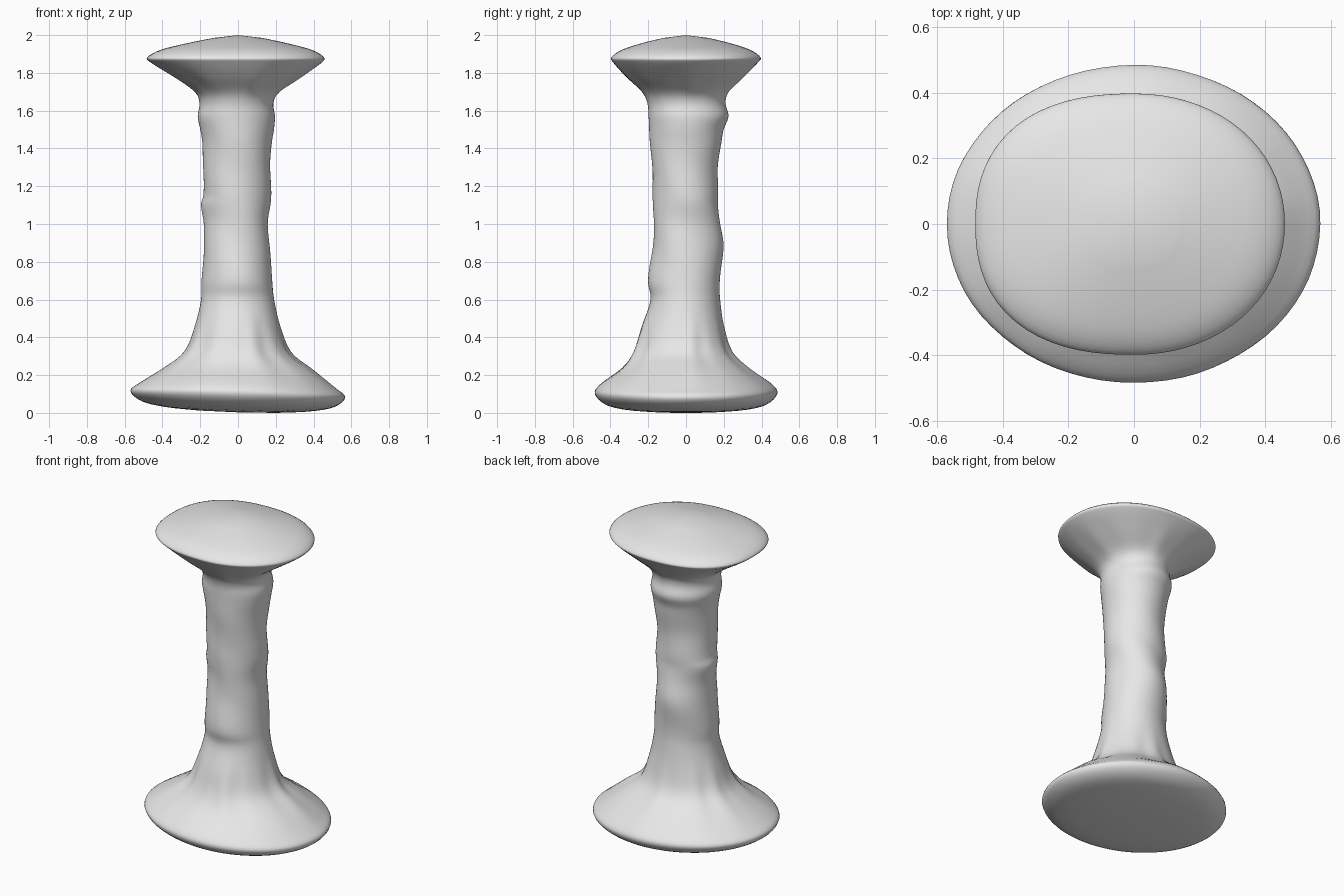
import bpy, bmesh, math

if "Cube" in bpy.data.objects:
    bpy.data.objects.remove(bpy.data.objects["Cube"])

# Profile rings from bottom to top: z, x min, x max, y min, y max
RINGS = [
    (0.012, -0.20, 0.20, -0.18, 0.18),
    (0.025, -0.38, 0.38, -0.33, 0.33),
    (0.052, -0.51, 0.51, -0.43, 0.43),
    (0.105, -0.57, 0.567, -0.483, 0.483),
    (0.155, -0.51, 0.51, -0.455, 0.455),
    (0.240, -0.385, 0.39, -0.34, 0.33),
    (0.325, -0.285, 0.275, -0.28, 0.24),
    (0.46, -0.23, 0.222, -0.235, 0.20),
    (0.60, -0.195, 0.192, -0.188, 0.18),
    (0.70, -0.192, 0.182, -0.20, 0.18),
    (0.87, -0.182, 0.167, -0.178, 0.197),
    (1.00, -0.178, 0.160, -0.17, 0.18),
    (1.10, -0.195, 0.172, -0.172, 0.172),
    (1.16, -0.185, 0.174, -0.175, 0.172),
    (1.30, -0.184, 0.170, -0.18, 0.166),
    (1.43, -0.188, 0.180, -0.19, 0.188),
    (1.50, -0.20, 0.19, -0.194, 0.20),
    (1.57, -0.214, 0.195, -0.198, 0.225),
    (1.64, -0.204, 0.187, -0.205, 0.209),
    (1.70, -0.23, 0.22, -0.235, 0.225),
    (1.775, -0.335, 0.33, -0.315, 0.30),
    (1.852, -0.458, 0.44, -0.383, 0.378),
    (1.882, -0.48, 0.455, -0.395, 0.395),
    (1.922, -0.41, 0.39, -0.34, 0.34),
    (1.957, -0.27, 0.26, -0.235, 0.235),
    (1.985, -0.13, 0.13, -0.12, 0.12),
]
SIDES, STEPS = 72, 4


def spline(a, b, c, d, t):
    """Catmull-Rom blend between b and c."""
    return tuple(0.5 * (2 * q + (r - p) * t + (2 * p - 5 * q + 4 * r - s) * t * t
                        + (3 * q - p - 3 * r + s) * t ** 3)
                 for p, q, r, s in zip(a, b, c, d))


def smooth_rings(rings):
    out, n = [], len(rings)
    for i in range(n - 1):
        a, d = rings[max(i - 1, 0)], rings[min(i + 2, n - 1)]
        out += [spline(a, rings[i], rings[i + 1], d, k / STEPS) for k in range(STEPS)]
    return out + [rings[-1]]


def bump(v, centre, width):
    return math.exp(-((v - centre) / width) ** 2)


def ring_point(ring, angle):
    z, x0, x1, y0, y1 = ring
    c, s = math.cos(angle), math.sin(angle)
    # the cap is slightly squarer on its left side
    power = 2.0 + (0.4 if c < 0 else 0.08) * bump(z, 1.9, 0.12)
    k = (abs(c) ** power + abs(s) ** power) ** (-1 / power)
    # soft folds in the flared foot, under the cap and along the shaft
    fold = math.sin(9 * angle + 0.6) + 0.6 * math.sin(14 * angle)
    k *= 1 + 0.018 * fold * (bump(z, 0.33, 0.13) + 0.6 * bump(z, 1.75, 0.06))
    k *= 1 + 0.018 * math.sin(3 * angle + 17 * z) * bump(z, 1.05, 0.4)
    x = k * c * (x1 if c > 0 else -x0)
    y = k * s * (y1 if s > 0 else -y0)
    # the foot leans down towards the right
    lean = max(0.0, min(1.0, (0.4 - z) / 0.25))
    return x, y, z - 0.03 * x * lean


# Turned pedestal: foot, shaft and cap as one continuous skin
bm = bmesh.new()
loops = [[bm.verts.new(ring_point(r, 2 * math.pi * i / SIDES)) for i in range(SIDES)]
         for r in smooth_rings(RINGS)]
for low, high in zip(loops, loops[1:]):
    for i in range(SIDES):
        j = (i + 1) % SIDES
        bm.faces.new((low[i], low[j], high[j], high[i]))
bottom, top = bm.verts.new((0, 0, 0.009)), bm.verts.new((0, 0, 2.0))
for i in range(SIDES):
    j = (i + 1) % SIDES
    bm.faces.new((bottom, loops[0][j], loops[0][i]))
    bm.faces.new((top, loops[-1][i], loops[-1][j]))
lowest = min(v.co.z for v in bm.verts)
for v in bm.verts:
    v.co.z -= lowest * bump(v.co.z, 0, 0.2)
for f in bm.faces:
    f.smooth = True
mesh = bpy.data.meshes.new("pedestal")
bm.to_mesh(mesh)
bm.free()

grey = bpy.data.materials.new("light grey")
grey.diffuse_color = (0.8, 0.8, 0.8, 1)
grey.use_nodes = True
grey.node_tree.nodes["Principled BSDF"].inputs["Base Color"].default_value = grey.diffuse_color
mesh.materials.append(grey)
pedestal = bpy.data.objects.new("pedestal", mesh)
bpy.context.collection.objects.link(pedestal)
